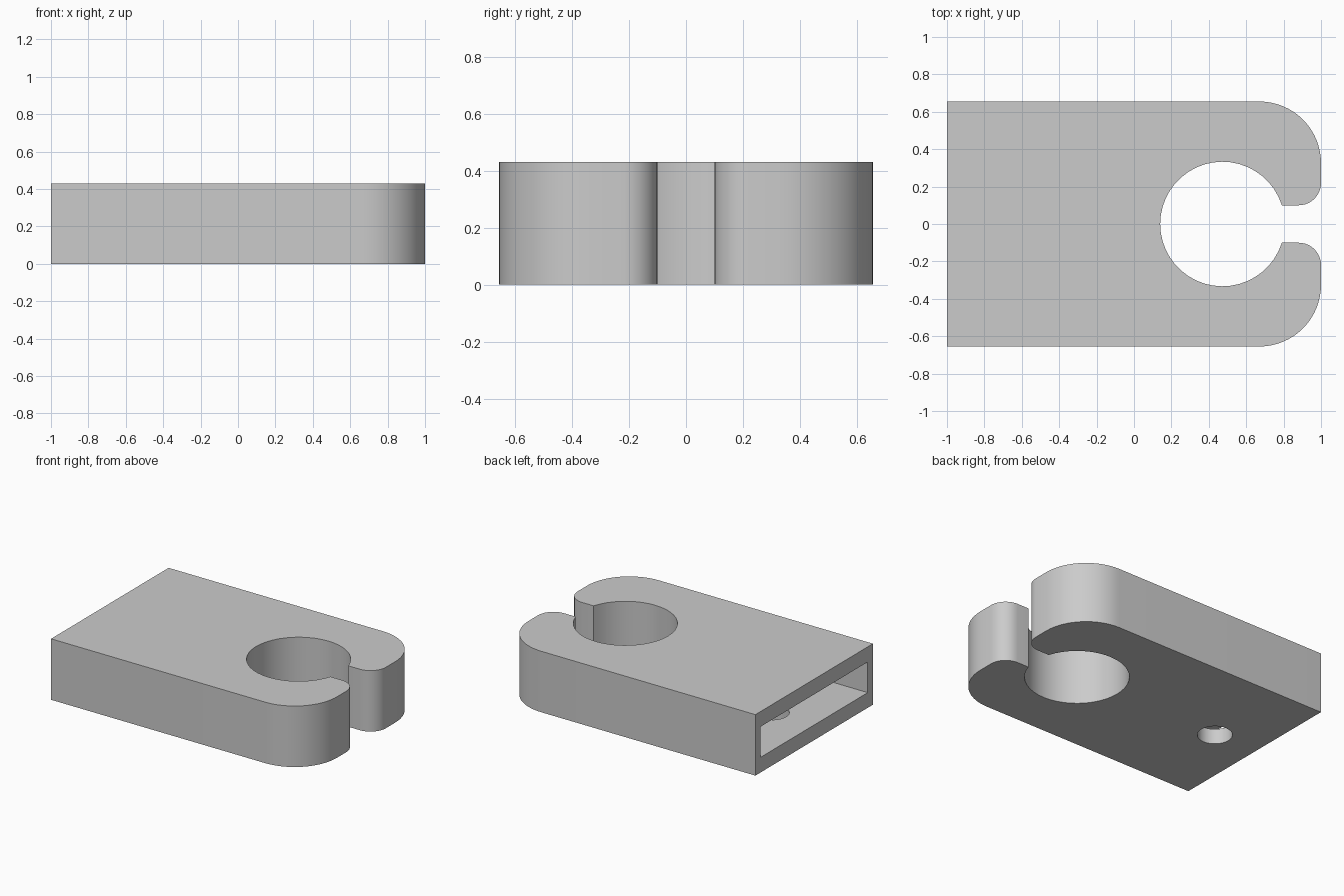
import bpy, bmesh
from math import sin, cos, pi, asin, radians

if "Cube" in bpy.data.objects:
    bpy.data.objects.remove(bpy.data.objects["Cube"])

H, HALF_W, GAP = 0.43, 0.655, 0.10
CX, R = 0.473, 0.333              # round clip opening


def arc(cx, cy, r, a0, a1, n):
    return [(cx + r * cos(a0 + (a1 - a0) * i / n),
             cy + r * sin(a0 + (a1 - a0) * i / n)) for i in range(n + 1)]


def prism(name, pts, z0, z1):
    bm = bmesh.new()
    face = bm.faces.new([bm.verts.new((x, y, z0)) for x, y in pts])
    top = bmesh.ops.extrude_face_region(bm, geom=[face])["geom"]
    bmesh.ops.translate(bm, vec=(0, 0, z1 - z0),
                        verts=[v for v in top if isinstance(v, bmesh.types.BMVert)])
    bmesh.ops.recalc_face_normals(bm, faces=bm.faces)
    mesh = bpy.data.meshes.new(name)
    bm.to_mesh(mesh)
    bm.free()
    ob = bpy.data.objects.new(name, mesh)
    bpy.context.collection.objects.link(ob)
    return ob


def cut(body, cutter):
    cutter.hide_render = True
    mod = body.modifiers.new("cut", "BOOLEAN")
    mod.operation, mod.solver, mod.object = "DIFFERENCE", "EXACT", cutter
    bpy.context.view_layer.objects.active = body
    bpy.ops.object.modifier_apply(modifier=mod.name)
    bpy.data.objects.remove(cutter)


# Clip body: upper half of the outline, mirrored for the lower half
a = asin(GAP / R)
half = [(-1, HALF_W)]
half += arc(0.67, HALF_W - 0.33, 0.33, pi / 2, 0, 16)      # outer corner
half += arc(0.88, GAP + 0.12, 0.12, 0, -pi / 2, 10)        # rounded lip
half += arc(CX, 0, R, a, pi, 20)                           # half of the opening
half[-1] = (CX - R, 0)
outline = half + [(x, -y) for x, y in reversed(half[:-1])]
body = prism("clip_body", outline, 0, H)

# Pocket open at the back end
w = HALF_W - 0.058
cut(body, prism("pocket_cutter", [(-1.1, -w), (-0.03, -w), (-0.03, w), (-1.1, w)],
                0.107, H - 0.107))

# Screw hole through the floor of the pocket
cut(body, prism("screw_hole_cutter", arc(-0.67, 0, 0.112, 0, 2 * pi, 32)[:-1], -0.1, 0.2))

bpy.ops.object.select_all(action="DESELECT")
body.select_set(True)
bpy.context.view_layer.objects.active = body
bpy.ops.object.shade_smooth_by_angle(angle=radians(30))
